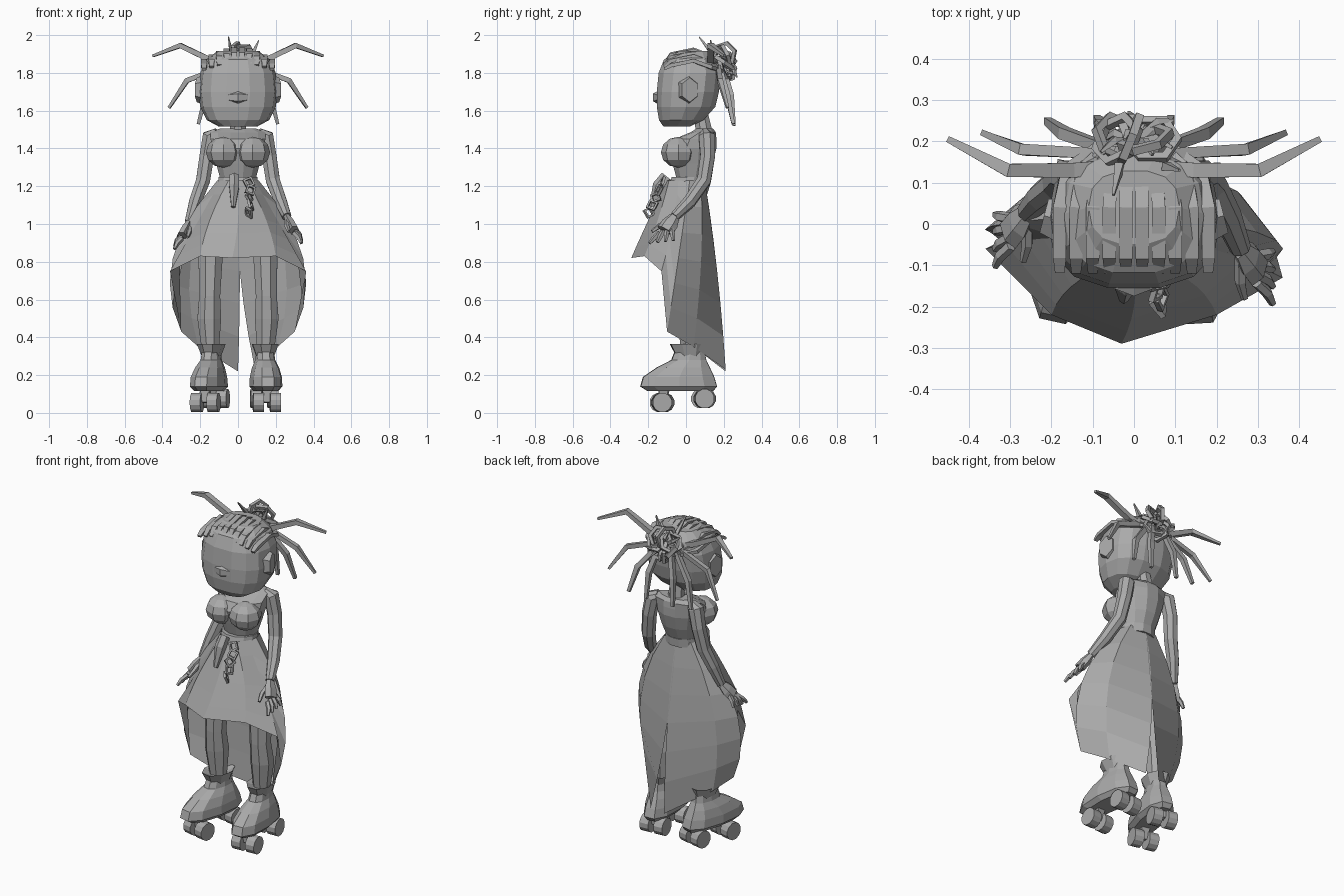
import bpy, bmesh, math, random
from mathutils import Vector, Euler

default = bpy.data.objects.get("Cube")
if default:
    bpy.data.objects.remove(default, do_unlink=True)
random.seed(4)

GREY = (0.4, 0.4, 0.4, 1)
grey = bpy.data.materials.new("plain grey")
grey.use_nodes = True
grey.diffuse_color = GREY
grey.node_tree.nodes["Principled BSDF"].inputs["Base Color"].default_value = GREY


def finish(name, bm, closed=True):
    if closed:
        bmesh.ops.recalc_face_normals(bm, faces=bm.faces)
    mesh = bpy.data.meshes.new(name)
    bm.to_mesh(mesh)
    bm.free()
    mesh.materials.append(grey)
    obj = bpy.data.objects.new(name, mesh)
    bpy.context.collection.objects.link(obj)
    return obj


def skin(name, rings):
    """Bridge a list of point rings and cap both ends."""
    bm = bmesh.new()
    rows = [[bm.verts.new(p) for p in ring] for ring in rings]
    n = len(rows[0])
    for a, b in zip(rows, rows[1:]):
        for i in range(n):
            j = (i + 1) % n
            bm.faces.new((a[i], a[j], b[j], b[i]))
    bm.faces.new(rows[0])
    bm.faces.new(rows[-1])
    return finish(name, bm)


def loft(name, rings, n=12, power=1.0):
    """Level oval rings: (centre y, z, half width, half depth)."""
    def bend(v):
        return math.copysign(abs(v) ** power, v)
    turns = [math.tau * (i + 0.5) / n for i in range(n)]
    return skin(name, [[(rx * bend(math.sin(a)), cy - ry * bend(math.cos(a)), z)
                        for a in turns] for cy, z, rx, ry in rings])


def tube(name, path, radii, n=6, flat=1.0):
    """Tapered tube along a path; flat scales its width."""
    pts = [Vector(p) for p in path]
    chord = pts[-1] - pts[0]
    ref = Vector((0, 1, 0)) if abs(chord.z) > 0.6 * chord.length else Vector((0, 0, 1))
    turns = [math.tau * (k + 0.5) / n for k in range(n)]
    rings = []
    for i, p in enumerate(pts):
        d = (pts[min(i + 1, len(pts) - 1)] - pts[max(i - 1, 0)]).normalized()
        side = ref.cross(d).normalized()
        up = d.cross(side)
        rings.append([p + radii[i] * (side * flat * math.cos(a) + up * math.sin(a))
                      for a in turns])
    return skin(name, rings)


def ring(name, centre, radius, thick, rot, sides=6):
    """Faceted hoop with a square section."""
    bm = bmesh.new()
    turn = Euler(rot).to_matrix()
    rows = []
    for i in range(sides):
        a = math.tau * i / sides
        out = Vector((math.cos(a), math.sin(a), 0))
        up = Vector((0, 0, thick))
        pts = (out * (radius + thick) + up, out * (radius + thick) - up,
               out * (radius - thick) - up, out * (radius - thick) + up)
        rows.append([bm.verts.new(Vector(centre) + turn @ p) for p in pts])
    for i in range(sides):
        a, b = rows[i], rows[(i + 1) % sides]
        for k in range(4):
            bm.faces.new((a[k], a[(k + 1) % 4], b[(k + 1) % 4], b[k]))
    return finish(name, bm)


def ball(name, centre, size, u=8, v=6):
    bm = bmesh.new()
    bmesh.ops.create_uvsphere(bm, u_segments=u, v_segments=v, radius=1)
    bmesh.ops.scale(bm, vec=size, verts=bm.verts)
    bmesh.ops.translate(bm, vec=centre, verts=bm.verts)
    return finish(name, bm)


# Head, muzzle ridge, neck
loft("head", [(-0.05, 1.515, 0.1, 0.07), (-0.025, 1.55, 0.165, 0.12), (0, 1.62, 0.2, 0.158),
              (0.01, 1.7, 0.21, 0.168), (0.02, 1.8, 0.2, 0.168), (0.025, 1.87, 0.17, 0.145),
              (0.04, 1.915, 0.11, 0.09)], 14, 0.8)
tube("muzzle", [(-0.12, -0.12, 1.67), (0, -0.14, 1.67), (0.12, -0.12, 1.67)],
     [0.01, 0.04, 0.01], 6)
tube("neck", [(0, 0.1, 1.46), (0, 0.08, 1.58)], [0.05, 0.04], 8)

# Torso and belt
loft("torso", [(0.02, 1.17, 0.08, 0.07), (0.03, 1.25, 0.1, 0.085), (0.035, 1.32, 0.12, 0.11),
               (0.035, 1.4, 0.145, 0.13), (0.05, 1.45, 0.15, 0.115), (0.09, 1.485, 0.15, 0.07),
               (0.1, 1.505, 0.1, 0.045)])
loft("belt", [(0.01, 1.2, 0.11, 0.105), (0.02, 1.25, 0.106, 0.098)])

# Skirt columns from front to back: waist, bulge, hem
COLUMNS = [((0, -0.1, 1.23), (0, -0.2, 1.02), (-0.03, -0.29, 0.82)),
           ((0.05, -0.09, 1.23), (0.15, -0.15, 1.02), (0.2, -0.22, 0.83)),
           ((0.09, -0.04, 1.23), (0.22, -0.07, 1.0), (0.36, -0.13, 0.75)),
           ((0.11, 0.02, 1.23), (0.345, -0.04, 0.82), (0.3, -0.1, 0.43)),
           ((0.09, 0.08, 1.23), (0.25, 0.08, 0.8), (0.21, 0.04, 0.35))]


def skirt_half(name, side, back, turn):
    """One half of the skirt; turn swings its side corner backward."""
    bm = bmesh.new()
    grid = []
    for i, column in enumerate(COLUMNS + [back]):
        a, b, c = (Vector(p) for p in column)
        if i in (2, 3):
            b.y += turn / 2
            c.y += turn
        line = []
        for k in range(7):
            t = k / 6
            p = a * (1 - t) * (1 - 2 * t) + b * 4 * t * (1 - t) + c * t * (2 * t - 1)
            line.append(bm.verts.new((p.x * side if i else p.x, p.y, p.z)))
        grid.append(line)
    for p, q in zip(grid, grid[1:]):
        for k in range(6):
            f = (p[k], p[k + 1], q[k + 1], q[k])
            bm.faces.new(f if side > 0 else f[::-1])
    finish(name, bm, closed=False)


skirt_half("left_skirt", 1, ((0, 0.1, 1.23), (0.01, 0.165, 0.75), (0.09, 0.21, 0.23)), 0)
skirt_half("right_skirt", -1, ((0, 0.1, 1.23), (-0.01, 0.165, 0.75), (0, 0.21, 0.22)), 0.07)


def arm(label, s, shift, drop):
    """Arm with an open hand; shift moves the hand backward, drop lowers it."""
    wrist = Vector((s * 0.258, -0.06 + shift, 1.04 - drop))
    palm = wrist + Vector((s * 0.04, -0.05, -0.075))
    tube(label + "_arm", [(s * 0.11, 0.1, 1.48), (s * 0.145, 0.11, 1.465), (s * 0.165, 0.115, 1.36),
                          (s * 0.185, 0.095, 1.23), (s * 0.225, 0.02 + shift / 2, 1.12), wrist],
         [0.03, 0.046, 0.042, 0.04, 0.036, 0.026], 8)
    tube(label + "_palm", [wrist, (wrist + palm) / 2, palm], [0.028, 0.045, 0.046], 6, 0.6)
    for k in range(4):
        root = palm + Vector((0, (k - 1.5) * 0.022, (1.5 - k) * -0.008))
        tip = root + Vector((s * 0.038, -0.05 + k * 0.02, -0.055 - k * 0.003))
        tube(label + "_finger", [root, (root + tip) / 2 + Vector((s * 0.007, 0, 0)), tip],
             [0.014, 0.014, 0.009], 5)
    tube(label + "_thumb", [wrist + Vector((0, -0.02, -0.02)), wrist + Vector((0, -0.08, -0.05)),
                            wrist + Vector((s * 0.01, -0.12, -0.08))], [0.015, 0.014, 0.009], 5)


def skate(label, x, yaw):
    """Roller boot with two axles, turned about the ankle."""
    parts = [loft(label + "_boot", [(-0.03, 0.115, 0.065, 0.18), (-0.04, 0.14, 0.088, 0.21),
                                    (-0.04, 0.19, 0.085, 0.195), (-0.015, 0.24, 0.072, 0.145),
                                    (0.015, 0.28, 0.053, 0.095), (0.02, 0.33, 0.047, 0.08)], 10, 0.85),
             loft(label + "_cuff", [(0.02, 0.3, 0.05, 0.075), (0.015, 0.365, 0.075, 0.105),
                                    (0.02, 0.345, 0.045, 0.06)], 8)]
    for y, z in ((-0.13, 0.055), (0.095, 0.075)):
        parts.append(tube(label + "_truck", [(0, y, z), (0, y * 0.9, 0.14)], [0.02, 0.04], 4))
        for w in (-0.045, 0.045):
            parts.append(tube(label + "_wheel", [(w - 0.028, y, z), (w + 0.028, y, z)],
                              [0.052, 0.052], 12))
    for part in parts:
        part.location.x = x
        part.rotation_euler.z = yaw


# Paired parts
for label, s in (("left", 1), ("right", -1)):
    ball(label + "_bust", (s * 0.078, -0.04, 1.38), (0.092, 0.093, 0.082))
    tube(label + "_ear", [(s * 0.18, 0.01, 1.71), (s * 0.218, 0.02, 1.71)], [0.08, 0.065], 6, 0.75)
    arm(label, s, 0 if s > 0 else 0.09, 0 if s > 0 else 0.03)
    tube(label + "_leg", [(s * 0.1, 0.01, 1.02), (s * 0.145, 0.01, 0.84), (s * 0.15, 0, 0.62),
                          (s * 0.152, 0.015, 0.5), (s * 0.145, 0.02, 0.3)],
         [0.07, 0.07, 0.06, 0.068, 0.045], 8)
    skate(label, s * 0.145, s * (0.06 if s > 0 else 0.22))
    # Long loose locks
    tube(label + "_upper_lock", [(s * 0.05, 0.14, 1.84), (s * 0.15, 0.13, 1.87),
                                 (s * 0.305, 0.13, 1.945), (s * 0.45, 0.205, 1.89)],
         [0.018, 0.021, 0.019, 0.009], 4, 1.2)
    tube(label + "_middle_lock", [(s * 0.08, 0.17, 1.83), (s * 0.27, 0.18, 1.76),
                                  (s * 0.365, 0.22, 1.615)], [0.018, 0.019, 0.01], 4)
    tube(label + "_lower_lock", [(s * 0.06, 0.18, 1.82), (s * 0.17, 0.22, 1.68),
                                 (s * 0.21, 0.25, 1.53)], [0.018, 0.02, 0.012], 4)
    tube(label + "_back_lock", [(s * 0.04, 0.2, 1.82), (s * 0.08, 0.24, 1.68),
                                (s * 0.09, 0.255, 1.52)], [0.018, 0.02, 0.012], 4)

# Flat braided rows swept over the scalp into the bun
for i in range(10):
    x = (i - 4.5) * 0.04
    drop = (x / 0.2) ** 2 * 0.075
    tube("braid_row", [(x, -0.115, 1.85 - drop * 0.5), (x, -0.08, 1.9 - drop),
                       (x, 0.04, 1.925 - drop), (x * 0.9, 0.13, 1.89 - drop),
                       (x * 0.5, 0.185, 1.81)], [0.01, 0.014, 0.014, 0.014, 0.012], 4, 1.6)

# Looped bun with loose ends
BUN = Vector((0, 0.195, 1.855))
for i in range(7):
    a = math.tau * i / 7
    centre = BUN + Vector((0.045 * math.cos(a), 0.01, 0.045 * math.sin(a)))
    ring("bun_loop", centre, 0.06, 0.01, (math.pi / 2 + math.cos(a), a, math.sin(a)))
for i in range(9):
    a = math.tau * i / 9 + 0.4
    out = Vector((math.cos(a) * 0.1, random.uniform(-0.04, 0.085), math.sin(a) * 0.08))
    tube("bun_end", [BUN, BUN + out * 0.6 + Vector((0, 0.02, 0)), BUN + out],
         [0.014, 0.012, 0.005], 4)
for x, y in ((-0.05, 0.07), (0.11, 0.13)):
    tube("top_spike", [(x * 0.7, 0.14, 1.9), (x, y, 2.005 - abs(x) * 0.3)], [0.015, 0.004], 4)

# Belt pouch and hanging chain
tube("belt_pouch", [(-0.02, -0.1, 1.25), (-0.02, -0.14, 1.2), (-0.025, -0.18, 1.09)],
     [0.035, 0.038, 0.015], 6, 0.8)
for k in range(5):
    ring("chain_link", (0.058 + 0.008 * (k % 2), -0.125 - k * 0.018, 1.22 - k * 0.04),
         0.028, 0.007, (1.2, 0.35 * (-1) ** k, 0.5 * k), 4)
